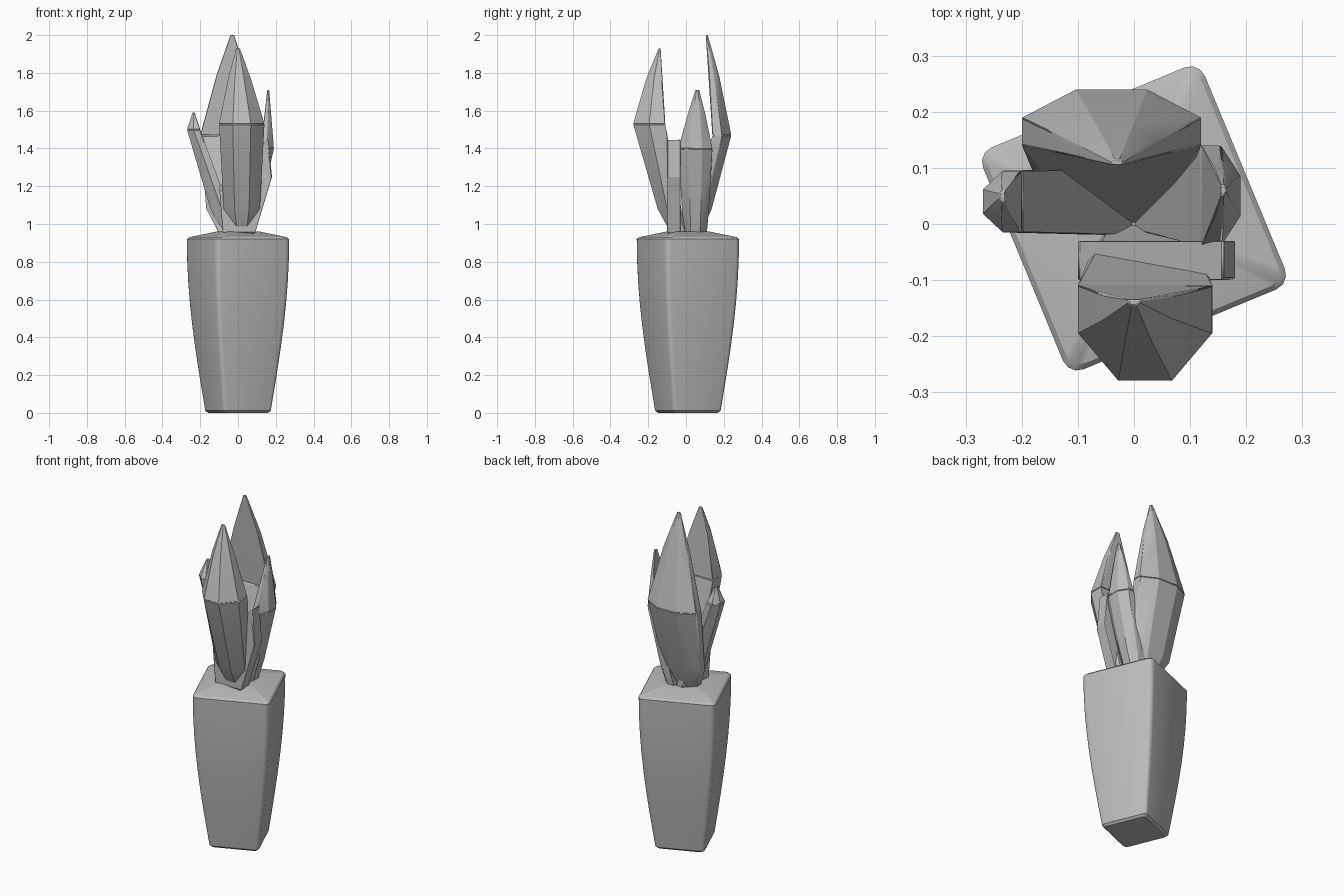
import bpy, bmesh, math
from mathutils import Vector, Matrix

if "Cube" in bpy.data.objects:
    bpy.data.objects.remove(bpy.data.objects["Cube"], do_unlink=True)

grey = bpy.data.materials.new("matte grey")
grey.use_nodes = True
colour = (0.5, 0.5, 0.5, 1)
grey.diffuse_color = colour
grey.node_tree.nodes["Principled BSDF"].inputs["Base Color"].default_value = colour


def finish(name, bm, angle):
    bmesh.ops.recalc_face_normals(bm, faces=bm.faces)
    mesh = bpy.data.meshes.new(name)
    bm.to_mesh(mesh)
    bm.free()
    mesh.materials.append(grey)
    part = bpy.data.objects.new(name, mesh)
    bpy.context.collection.objects.link(part)
    bpy.ops.object.select_all(action="DESELECT")
    part.select_set(True)
    bpy.context.view_layer.objects.active = part
    bpy.ops.object.shade_smooth_by_angle(angle=math.radians(angle))
    return part


def hull(name, points):
    """Faceted solid wrapped around control points."""
    bm = bmesh.new()
    for point in points:
        bm.verts.new(point)
    wrapped = bmesh.ops.convex_hull(bm, input=bm.verts)
    inside = {v for v in wrapped["geom_interior"] if isinstance(v, bmesh.types.BMVert)}
    bmesh.ops.delete(bm, geom=list(inside), context="VERTS")
    part = finish(name, bm, 20)
    soften = part.modifiers.new("soft edges", "BEVEL")
    soften.width = 0.005
    soften.angle_limit = math.radians(50)


def mix(a, b, amount):
    return a + (b - a) * amount


def leaf(name, outward, inner, outer, half_width, shift, belly, tip, top, tip_shift):
    """Cupped leaf: a foot widening to the belly, then a blade narrowing to the tip."""
    out = Vector(outward)
    side = Vector((abs(out.y), abs(out.x), 0))

    def ring(height, near, far, half, offset):
        # Cross-section flat on the inside and faceted on the outside
        outline = [(near, half), (mix(near, far, 0.5), half), (far, half * 0.4)]
        return [out * reach + side * (offset + sign * width) + Vector((0, 0, height))
                for reach, width in outline for sign in (-1, 1)]

    widest = ring(belly, inner, outer, half_width, shift)
    foot = ring(0.95, 0, 0.08, 0.06, shift)
    ankle = ring(1.08, inner * 0.45, mix(0.08, outer, 0.35), half_width * 0.8, shift)
    shoulder = ring(mix(belly, top, 0.6), mix(inner, tip, 0.6), mix(outer, tip, 0.5),
                    half_width * 0.5, mix(shift, tip_shift, 0.6))
    point = ring(top, tip - 0.005, tip + 0.005, 0.01, tip_shift)
    hull(name + "_base", foot + ankle + widest)
    hull(name + "_blade", widest + shoulder + point)


# Pot: tapering square with rounded corners and a shallow sloped top
steps = 8
profile = [(0, 0.125)]
for i in range(steps + 1):
    t = i / steps
    profile.append((mix(0.012, 0.92, t), mix(0.137, 0.214, math.sin(t * math.pi / 2))))
profile += [(0.93, 0.205), (0.96, 0.09)]

bm = bmesh.new()
turn = Matrix.Rotation(math.pi / 8, 4, "Z")
rings = []
for height, half in profile:
    ring = []
    for corner in range(4):
        diagonal = math.pi / 4 + corner * math.pi / 2
        centre = Vector((math.cos(diagonal), math.sin(diagonal), 0)) * half * 0.87 * math.sqrt(2)
        for step in (-3, -1, 1, 3):
            bend = diagonal + step * math.pi / 12
            rim = centre + Vector((math.cos(bend), math.sin(bend), 0)) * half * 0.13
            ring.append(bm.verts.new(turn @ rim + Vector((0, 0.01, height))))
    rings.append(ring)
for low, high in zip(rings, rings[1:]):
    for i in range(len(low)):
        bm.faces.new((low[i - 1], low[i], high[i], high[i - 1]))
bm.faces.new(rings[0])
bm.faces.new(rings[-1])
finish("pot", bm, 30)

# Four leaves of different heights around the heart
leaf("front_leaf", (0, -1, 0), inner=0.11, outer=0.28, half_width=0.12, shift=0.02,
     belly=1.53, tip=0.14, top=1.93, tip_shift=0)
leaf("back_leaf", (0, 1, 0), inner=0.14, outer=0.24, half_width=0.16, shift=-0.04,
     belly=1.47, tip=0.11, top=2, tip_shift=-0.03)
leaf("left_leaf", (1, 0, 0), inner=0.12, outer=0.19, half_width=0.09, shift=0.05,
     belly=1.4, tip=0.16, top=1.71, tip_shift=0.06)
leaf("right_leaf", (-1, 0, 0), inner=0.2, outer=0.27, half_width=0.055, shift=0.04,
     belly=1.5, tip=0.235, top=1.59, tip_shift=0.05)

# Slanted inner wall joining the front leaf to its neighbour
wall = [(-0.1, 1.2), (-0.08, 0.95), (0.09, 0.95), (0.18, 1.25), (0.16, 1.45)]
hull("inner_wall", [(x, y, z) for x, z in wall for y in (-0.1, -0.03)])
